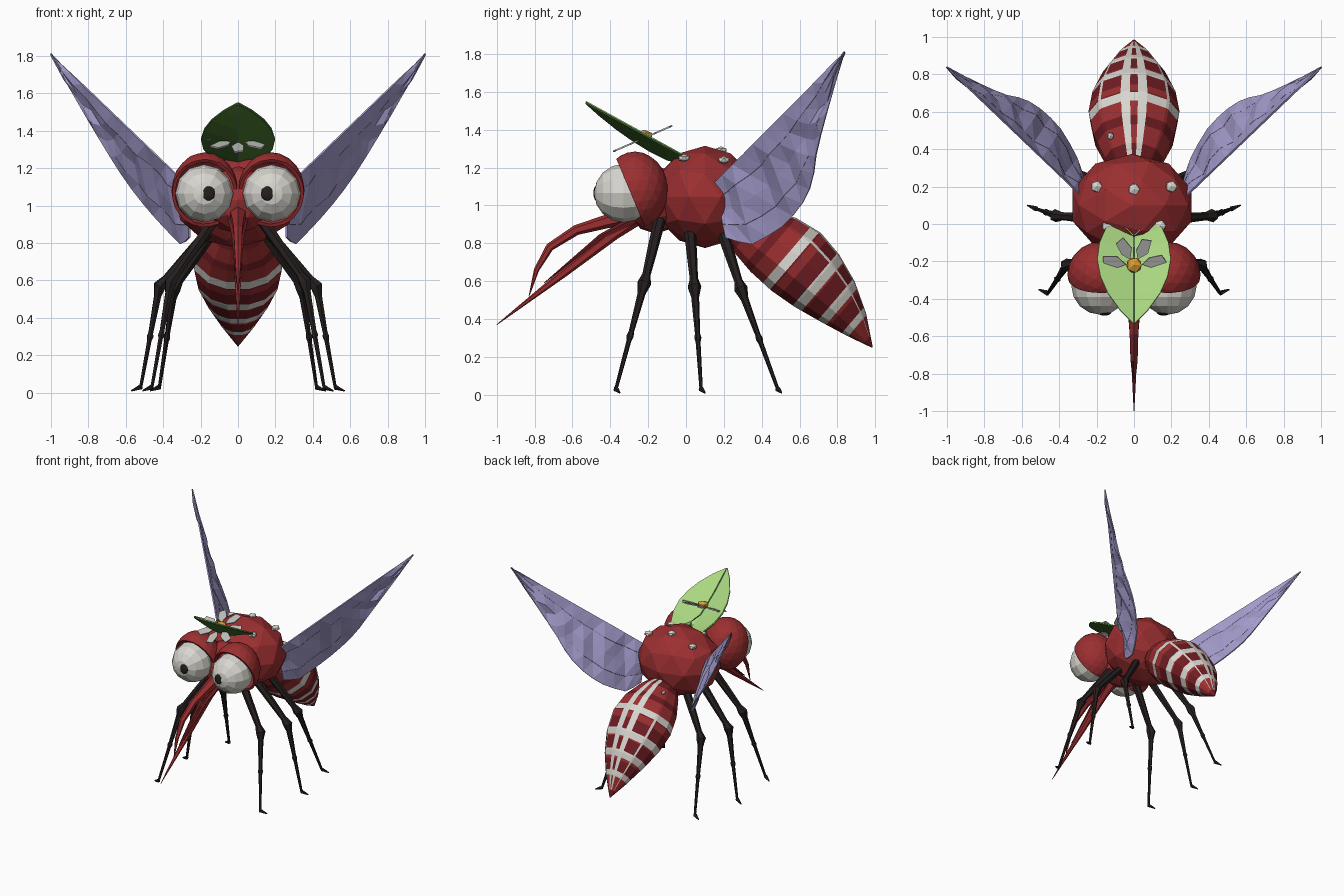
import bpy, bmesh, math, random
from mathutils import Vector, Matrix

if "Cube" in bpy.data.objects:
    bpy.data.objects.remove(bpy.data.objects["Cube"])

random.seed(4)


def material(name, r, g, b):
    m = bpy.data.materials.new(name)
    m.diffuse_color = (r, g, b, 1)
    m.use_nodes = True
    m.node_tree.nodes["Principled BSDF"].inputs["Base Color"].default_value = m.diffuse_color
    return m


RED = material("red", 0.33, 0.028, 0.03)
DARK_RED = material("dark red", 0.16, 0.012, 0.016)
WHITE = material("off white", 0.68, 0.67, 0.62)
BLACK = material("black brown", 0.018, 0.014, 0.013)
LILAC = material("lilac", 0.38, 0.34, 0.62)
VEIN = material("vein grey", 0.16, 0.15, 0.25)
GREEN = material("light green", 0.40, 0.68, 0.22)
DARK_GREEN = material("dark green", 0.07, 0.19, 0.03)
PETAL = material("petal grey", 0.50, 0.50, 0.48)
ORANGE = material("orange", 0.72, 0.34, 0.03)


def finish(name, bm, *mats):
    bmesh.ops.recalc_face_normals(bm, faces=bm.faces)
    me = bpy.data.meshes.new(name)
    bm.to_mesh(me)
    bm.free()
    for m in mats:
        me.materials.append(m)
    ob = bpy.data.objects.new(name, me)
    bpy.context.collection.objects.link(ob)
    return ob


def solidify(ob, t, offset=0):
    mod = ob.modifiers.new("thickness", "SOLIDIFY")
    mod.thickness = t
    mod.offset = offset


def ball(name, c, r, mat, sub=2, rot=Matrix()):
    bm = bmesh.new()
    m = Matrix.Translation(c) @ rot @ Matrix.Diagonal((*r, 1))
    bmesh.ops.create_icosphere(bm, subdivisions=sub, radius=1, matrix=m)
    return finish(name, bm, mat)


def tube(name, pts, radii, mat, n=6):
    bm = bmesh.new()
    pts = [Vector(p) for p in pts]
    rings = []
    for i, p in enumerate(pts):
        d = (pts[min(i + 1, len(pts) - 1)] - pts[max(i - 1, 0)]).normalized()
        u = d.cross(Vector((0.9, 0.1, 0.05))).normalized()
        v = d.cross(u)
        rings.append([bm.verts.new(p + radii[i] * (u * math.cos(a) + v * math.sin(a)))
                      for a in (k * math.tau / n for k in range(n))])
    for a, b in zip(rings, rings[1:]):
        for k in range(n):
            bm.faces.new((a[k], a[(k + 1) % n], b[(k + 1) % n], b[k]))
    bm.faces.new(rings[0])
    bm.faces.new(rings[-1])
    return finish(name, bm, mat)


def sample(rows, t):
    # Linear interpolation along a list of tuples
    f = t * (len(rows) - 1)
    i = min(int(f), len(rows) - 2)
    return Vector(rows[i]).lerp(Vector(rows[i + 1]), f - i)


# Thorax and neck
ball("thorax", (-0.01, 0.10, 1.045), (0.335, 0.275, 0.27), RED)
ball("neck", (0, -0.16, 1.03), (0.19, 0.16, 0.18), RED)
for i, (x, y, z) in enumerate([(-0.2, 0.2, 1.24), (0.2, 0.2, 1.24), (0, 0.185, 1.29),
                               (-0.14, -0.01, 1.25), (0.14, -0.01, 1.25)]):
    ball("thorax_spot_%d" % i, (x, y, z), (0.034, 0.034, 0.022), WHITE, 1)

# Eyes with hoods open to the front
for s, side in ((-1, "left"), (1, "right")):
    bm = bmesh.new()
    m = Matrix.Translation((s * 0.178, -0.27, 1.08)) @ Matrix.Diagonal((0.178, 0.175, 0.205, 1))
    bmesh.ops.create_icosphere(bm, subdivisions=3, radius=1, matrix=m)
    bmesh.ops.bisect_plane(bm, geom=bm.verts[:] + bm.edges[:] + bm.faces[:],
                           plane_co=(0, -0.29, 1.06), plane_no=(0, 1, 0.42), clear_inner=True)
    solidify(finish("eye_hood_" + side, bm, RED), 0.018, -1)
    bm = bmesh.new()
    m = Matrix.Translation((s * 0.18, -0.33, 1.065)) @ Matrix.Rotation(math.pi / 2, 4, "X")
    bmesh.ops.create_uvsphere(bm, u_segments=12, v_segments=8, radius=0.155, matrix=m)
    finish("eyeball_" + side, bm, WHITE)
    ball("pupil_" + side, (s * 0.158, -0.474, 1.065), (0.037, 0.016, 0.04), BLACK)

# Mouthparts
tube("proboscis", [(0, -0.22, 0.97), (0, -0.38, 0.85), (0, -0.65, 0.64), (0, -1.0, 0.37)],
     [0.05, 0.032, 0.022, 0.002], RED)
tube("upper_feeler", [(0, -0.25, 0.96), (0, -0.42, 0.915), (0, -0.58, 0.87), (0, -0.72, 0.78),
                      (0, -0.79, 0.66), (0, -0.83, 0.52)],
     [0.05, 0.036, 0.027, 0.022, 0.014, 0.002], RED)
for s in (-1, 1):
    tube("stylet_%s" % ("left" if s < 0 else "right"),
         [(s * 0.035, -0.24, 0.94), (s * 0.02, -0.45, 0.835), (s * 0.008, -0.75, 0.59)],
         [0.025, 0.015, 0.002], DARK_RED, 5)

# Striped abdomen: y, z, half width, half depth
rows = [(0.22, 0.93, 0.07, 0.07), (0.34, 0.865, 0.155, 0.145), (0.46, 0.79, 0.22, 0.19),
        (0.58, 0.70, 0.247, 0.205), (0.69, 0.60, 0.225, 0.185), (0.80, 0.49, 0.168, 0.142),
        (0.90, 0.37, 0.09, 0.08), (0.985, 0.25, 0.003, 0.003)]
rows = [Vector(r) for r in rows]
half = [5, 17, 46, 51, 80, 110, 140, 165]
angles = half + [360 - a for a in reversed(half)]
bands = [(0.37, 0.42), (0.56, 0.61), (0.70, 0.745), (0.83, 0.865)]
cuts = sorted({round(k / 21, 3) for k in range(22)} | {c for b in bands for c in b})
bm = bmesh.new()
rings = []
for t in cuts:
    y, z, rx, rp = sample(rows, t)
    rings.append([bm.verts.new((rx * math.sin(a), y + 0.65 * rp * math.cos(a),
                                z + 0.76 * rp * math.cos(a)))
                  for a in map(math.radians, angles)])
n = len(angles)
for i in range(len(cuts) - 1):
    mid = (cuts[i] + cuts[i + 1]) / 2
    for k in range(n):
        f = bm.faces.new((rings[i][k], rings[i][(k + 1) % n],
                          rings[i + 1][(k + 1) % n], rings[i + 1][k]))
        stripe = k in (0, n - 2) or (k in (2, n - 4) and mid > 0.42)
        if any(a < mid < b for a, b in bands) or (stripe and mid < 0.95):
            f.material_index = 2
        else:
            f.material_index = int(mid * 14) % 2
bm.faces.new(rings[0])
bm.faces.new(rings[-1])
finish("abdomen", bm, RED, DARK_RED, WHITE)
ball("abdomen_spot", (-0.125, 0.47, 0.945), (0.018, 0.022, 0.015), WHITE, 1)

# Wings: crumpled sheet between a straight leading edge and a curved trailing edge
trail = [(0.26, 0.21, 0.83), (0.30, 0.34, 0.79), (0.38, 0.49, 0.87), (0.48, 0.60, 0.98),
         (0.59, 0.67, 1.12), (0.70, 0.69, 1.29), (0.83, 0.75, 1.51), (1.0, 0.838, 1.81)]
lead = [(0.27, 0.14, 1.11), (1.0, 0.838, 1.81)]
NS, NC = 13, 4
grid = []
for i in range(NS + 1):
    a, b = sample(lead, i / NS), sample(trail, i / NS)
    row = []
    for j in range(NC + 1):
        p = a.lerp(b, j / NC)
        if 0 < j < NC and i < NS:
            p += Vector((0.75, -0.65, 0)) * random.uniform(-0.018, 0.018)
        row.append(p)
    grid.append(row)
for s, side in ((-1, "left"), (1, "right")):
    bm = bmesh.new()
    vs = [[bm.verts.new((s * p.x, p.y, p.z)) for p in row] for row in grid]
    for i in range(NS):
        for j in range(NC):
            a, b, c, d = vs[i][j], vs[i + 1][j], vs[i + 1][j + 1], vs[i][j + 1]
            bm.faces.new((a, b, c))
            bm.faces.new((a, c, d))
    bmesh.ops.remove_doubles(bm, verts=bm.verts, dist=0.0005)
    solidify(finish("wing_" + side, bm, LILAC), 0.01)
    for j in (1, 3):
        path = [(s * r[j].x, r[j].y, r[j].z) for r in grid]
        tube("wing_vein_%s_%d" % (side, j), path, [0.006] * len(path), VEIN, 4)

    # Legs: hip, knee, shin joint, ankle, toe
    for name, hip, knee, foot in (
            ("front", (0.13, -0.14, 0.92), (0.36, -0.22, 0.59), (0.46, -0.37, 0.03)),
            ("middle", (0.14, 0.02, 0.88), (0.42, 0.045, 0.57), (0.52, 0.08, 0.03)),
            ("rear", (0.13, 0.19, 0.87), (0.34, 0.29, 0.56), (0.42, 0.485, 0.03))):
        h, k, f = (Vector((s * p[0], p[1], p[2])) for p in (hip, knee, foot))
        toe = f + Vector((s * 0.05, 0.02, -0.02))
        tube("%s_leg_%s" % (name, side),
             [h, h.lerp(k, 0.5), h.lerp(k, 0.87), k, k.lerp(f, 0.1), k.lerp(f, 0.46),
              k.lerp(f, 0.5), k.lerp(f, 0.54), f],
             [0.032, 0.027, 0.022, 0.036, 0.021, 0.014, 0.019, 0.013, 0.009], BLACK)
        tube("%s_foot_%s" % (name, side), [f + Vector((0, 0, 0.012)), f, toe],
             [0.008, 0.015, 0.004], BLACK, 5)

# Leaf cap: creased heart shape, green above and dark below
outline = [(0.005, -0.53), (0.075, -0.46), (0.14, -0.37), (0.18, -0.28), (0.197, -0.19),
           (0.185, -0.10), (0.15, -0.02), (0.11, 0.02), (0.055, -0.01), (0.005, -0.06)]


def leaf_sheet(name, lift, mat):
    bm = bmesh.new()
    for s in (-1, 1):
        edge, crease = [], []
        for x, y in outline:
            z = 1.255 - 0.55 * y + lift
            edge.append(bm.verts.new((s * x, y, z)))
            yc = min(y, -0.06)
            crease.append(bm.verts.new((0, yc, 1.255 - 0.55 * yc + lift - 0.35 * x)))
        for i in range(len(outline) - 1):
            bm.faces.new((edge[i], edge[i + 1], crease[i + 1], crease[i]))
    bmesh.ops.remove_doubles(bm, verts=bm.verts, dist=0.0005)
    solidify(finish(name, bm, mat), 0.006)


leaf_sheet("leaf_top", 0.004, GREEN)
leaf_sheet("leaf_underside", -0.005, DARK_GREEN)
tube("leaf_midrib", [(0, -0.53, 1.55), (0, -0.37, 1.42), (0, -0.19, 1.30), (0, -0.06, 1.29)],
     [0.004] * 4, DARK_GREEN, 4)

# Flower on the leaf: tilted ring of diamond petals
centre, along = Vector((0, -0.225, 1.355)), Vector((0, 0.915, 0.40))
bm = bmesh.new()
for k in range(7):
    a = math.tau * (k + 0.5) / 7
    out = Vector((math.sin(a), 0, 0)) + along * math.cos(a)
    across = Vector((math.cos(a), 0, 0)) - along * math.sin(a)
    bm.faces.new([bm.verts.new(centre + out * r + across * w)
                  for r, w in ((0.045, 0), (0.10, 0.035), (0.175, 0.02), (0.16, -0.03), (0.09, -0.03))])
solidify(finish("petals", bm, PETAL), 0.009)
ball("flower_centre", (0, -0.22, 1.37), (0.046, 0.046, 0.03), ORANGE, 1)
